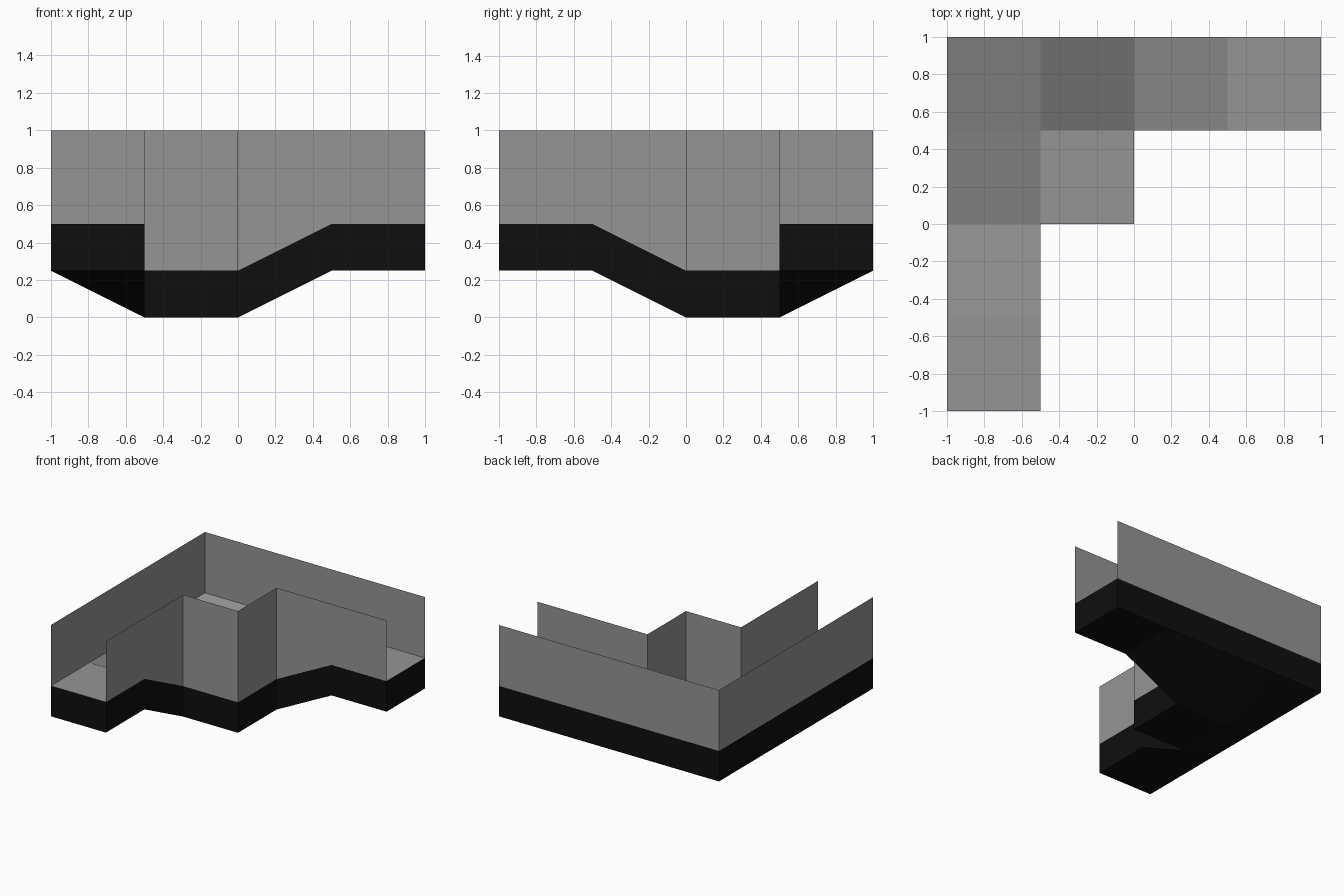
import bpy, bmesh

if "Cube" in bpy.data.objects:
    bpy.data.objects.remove(bpy.data.objects["Cube"])

H = 0.5          # grid step of the track
THICK = 0.25     # base slab thickness
TOP = 1.0        # top of the side walls


def material(name, value):
    m = bpy.data.materials.new(name)
    m.diffuse_color = (value, value, value, 1)
    m.use_nodes = True
    m.node_tree.nodes["Principled BSDF"].inputs["Base Color"].default_value = m.diffuse_color
    return m


grey = material("mid grey", 0.30)
black = material("near black", 0.0045)

# L-shaped plan in half-unit cells (lower left corners)
cells = [(-1, -1), (-1, -0.5), (-1, 0), (-1, 0.5),
         (-0.5, 0), (-0.5, 0.5), (0, 0.5), (0.5, 0.5)]


def floor_z(p):
    """The floor dips around the inside of the corner."""
    return 0.25 if -0.5 <= p[0] <= 0 and 0 <= p[1] <= 0.5 else 0.5


def corners(c):
    x, y = c
    ring = [(x, y), (x + H, y), (x + H, y + H), (x, y + H)]
    k = min(range(4), key=lambda i: floor_z(ring[i]))  # fold through low corner
    return ring[k:] + ring[:k]


# outline edges are those used by only one cell
edges = []
for c in cells:
    r = corners(c)
    edges += [(r[i], r[(i + 1) % 4]) for i in range(4)]
outline = [e for e in edges if (e[1], e[0]) not in edges]


def is_open_end(e):
    return all(p[1] == -1 for p in e) or all(p[0] == 1 for p in e)


def build(name, faces, mat):
    bm = bmesh.new()
    for f in faces:
        bm.faces.new([bm.verts.new(v) for v in f])
    bmesh.ops.remove_doubles(bm, verts=bm.verts, dist=1e-4)
    me = bpy.data.meshes.new(name)
    bm.to_mesh(me)
    bm.free()
    me.materials.append(mat)
    ob = bpy.data.objects.new(name, me)
    bpy.context.collection.objects.link(ob)
    return ob


def band(e, low, high):
    """Upright face on one outline edge between two height rules."""
    a, b = e
    return [(*a, low(a)), (*b, low(b)), (*b, high(b)), (*a, high(a))]


def under_z(p):
    return floor_z(p) - THICK


# track floor
build("floor", [[(*p, floor_z(p)) for p in corners(c)] for c in cells], grey)

# thin side walls, left out at both open ends
build("side_walls", [band(e, floor_z, lambda p: TOP)
                     for e in outline if not is_open_end(e)], grey)

# base slab: underside and edge band
under = [[(*p, under_z(p)) for p in reversed(corners(c))] for c in cells]
under = [f[3:] + f[:3] for f in under]   # same fold as the floor
build("base_slab", under + [band(e, under_z, floor_z) for e in outline], black)
